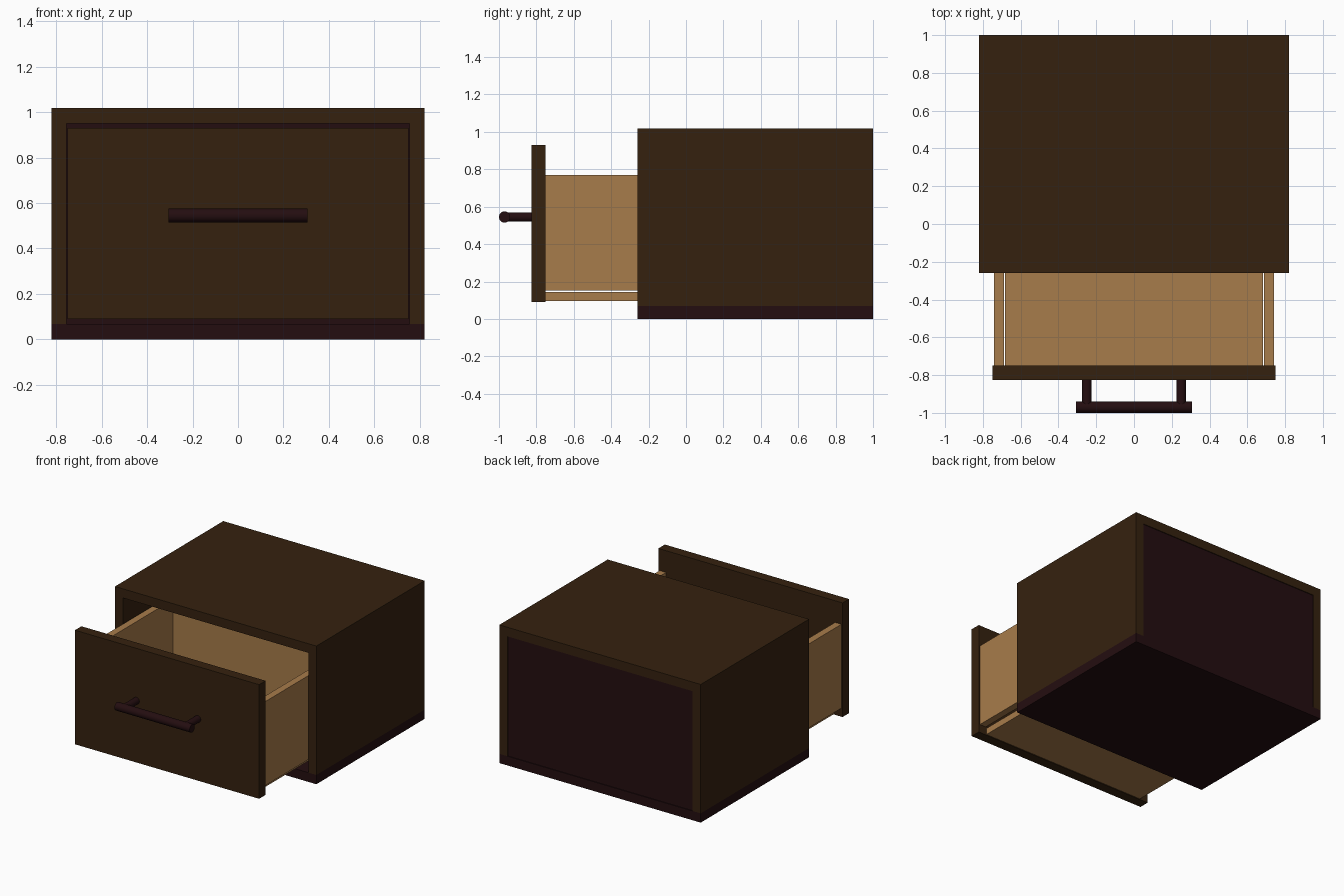
import bpy, math

if "Cube" in bpy.data.objects:
    bpy.data.objects.remove(bpy.data.objects["Cube"])

def material(name, rgb):
    m = bpy.data.materials.new(name)
    m.diffuse_color = (*rgb, 1)
    m.use_nodes = True
    m.node_tree.nodes["Principled BSDF"].inputs["Base Color"].default_value = m.diffuse_color
    return m

walnut = material("dark walnut", (0.036, 0.0155, 0.0048))
maroon = material("dark maroon", (0.0175, 0.0042, 0.0052))
tan = material("tan wood", (0.39, 0.2, 0.069))

def box(name, mat, x, y, z):
    """Box from (min, max) ranges."""
    bpy.ops.mesh.primitive_cube_add(size=1, location=[(a + b) / 2 for a, b in (x, y, z)])
    o = bpy.context.object
    o.name = name
    o.scale = [b - a for a, b in (x, y, z)]
    bpy.ops.object.transform_apply(location=False, rotation=False, scale=True)
    o.data.materials.append(mat)
    return o

def rod(name, mat, radius, length, loc, rot):
    bpy.ops.mesh.primitive_cylinder_add(vertices=24, radius=radius, depth=length,
                                        location=loc, rotation=rot)
    o = bpy.context.object
    o.name = name
    o.data.materials.append(mat)
    bpy.ops.object.shade_smooth_by_angle()
    return o

sides = (("left", -1), ("right", 1))

def span(s, a, b):
    return tuple(sorted((s * a, s * b)))

# cabinet shell
box("cabinet_top", walnut, (-.82, .82), (-.26, 1), (.95, 1.017))
box("cabinet_base", maroon, (-.82, .82), (-.26, 1), (0, .068))
box("cabinet_back", maroon, (-.754, .754), (.95, .995), (.068, .949))
for n, s in sides:
    box(n + "_cabinet_side", walnut, span(s, .755, .82), (-.26, 1), (.068, .95))

# open drawer
box("drawer_front", walnut, (-.75, .75), (-.825, -.75), (.09, .93))
box("drawer_bottom", tan, (-.682, .682), (-.75, .28), (.095, .143))
box("drawer_back", tan, (-.688, .688), (.228, .28), (.152, .77))
for n, s in sides:
    box(n + "_drawer_side", tan, span(s, .688, .74), (-.75, .28), (.152, .77))

# bar handle on two posts
rod("handle_bar", maroon, .03, .612, (0, -.97, .545), (0, math.pi / 2, 0))
for n, s in sides:
    rod(n + "_handle_post", maroon, .025, .145, (s * .25, -.8975, .545), (math.pi / 2, 0, 0))
